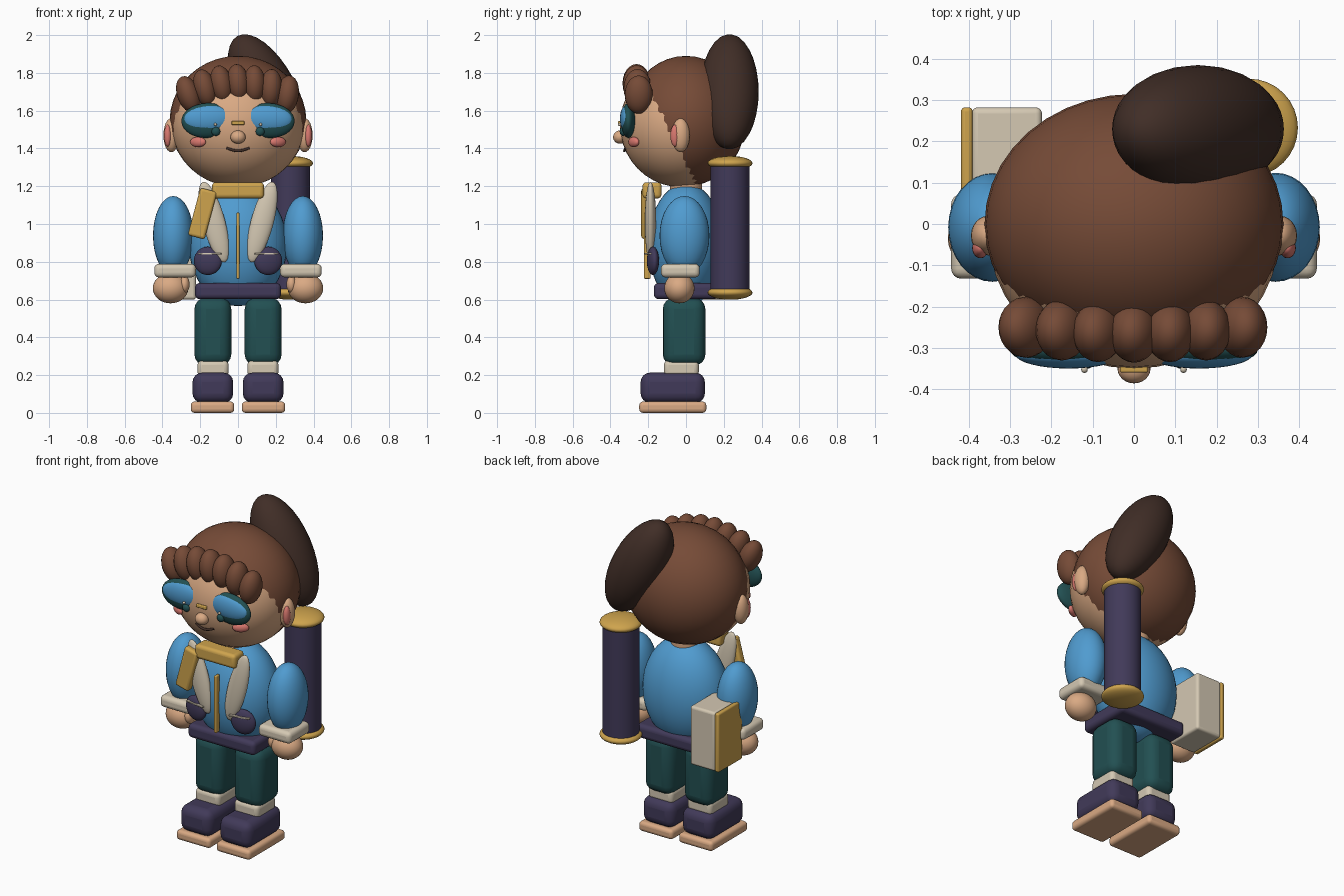
import bpy
from math import radians, cos, pi

cube = bpy.data.objects.get("Cube")
if cube:
    bpy.data.objects.remove(cube, do_unlink=True)


def material(name, r, g, b):
    m = bpy.data.materials.new(name)
    m.use_nodes = True
    m.diffuse_color = (r, g, b, 1)
    m.node_tree.nodes["Principled BSDF"].inputs["Base Color"].default_value = (r, g, b, 1)
    return m


SKIN = material("skin", .70, .40, .23)
BROWN = material("hair_brown", .18, .07, .038)
DARK = material("dark_brown", .052, .027, .02)
BLUE = material("jacket_blue", .08, .33, .63)
TEAL = material("dark_teal", .016, .08, .085)
PURPLE = material("dark_purple", .053, .042, .10)
CREAM = material("cream", .66, .58, .45)
GOLD = material("gold", .62, .37, .075)
PINK = material("pink", .70, .19, .16)


def finish(name, mat, rot):
    ob = bpy.context.object
    ob.name = name
    ob.rotation_euler = [radians(a) for a in rot]
    ob.data.materials.append(mat)
    return ob


def blob(name, mat, loc, radii, rot=(0, 0, 0), seg=32):
    """Smooth ellipsoid."""
    bpy.ops.mesh.primitive_uv_sphere_add(segments=seg, ring_count=seg // 2, location=loc)
    bpy.context.object.scale = radii
    bpy.ops.object.transform_apply(location=False, rotation=False, scale=True)
    bpy.ops.object.shade_smooth()
    return finish(name, mat, rot)


def box(name, mat, loc, size, bevel=.015, rot=(0, 0, 0)):
    """Box with rounded edges."""
    bpy.ops.mesh.primitive_cube_add(size=1, location=loc)
    bpy.context.object.scale = size
    bpy.ops.object.transform_apply(location=False, rotation=False, scale=True)
    mod = bpy.context.object.modifiers.new("round", 'BEVEL')
    mod.width, mod.segments = bevel, 4
    bpy.ops.object.shade_smooth_by_angle(angle=radians(40))
    return finish(name, mat, rot)


def rod(name, mat, loc, radius, depth):
    bpy.ops.mesh.primitive_cylinder_add(vertices=32, radius=radius, depth=depth, location=loc)
    bpy.ops.object.shade_smooth_by_angle(angle=radians(40))
    return finish(name, mat, (0, 0, 0))


# Head, hair and bun
blob("head", SKIN, (0, -.025, 1.525), (.352, .325, .33), seg=40)
blob("hair_cap", BROWN, (0, 0, 1.545), (.362, .315, .345), seg=40)
blob("hair_bun", DARK, (.155, .23, 1.70), (.155, .155, .335), (0, -28, 0))
for i in range(7):
    t = (i - 3) / 3
    drop = t * t
    blob(f"fringe_curl_{i + 1}", BROWN, (.262 * t, -.262 + .012 * drop, 1.745 - .06 * drop),
         (.06, .074, .102), (0, 14 * t - 6, 0), 24)

# Face
blob("nose", SKIN, (0, -.35, 1.46), (.04, .036, .035), seg=24)
box("glasses_bridge", GOLD, (0, -.345, 1.535), (.068, .03, .02), .005)
curve = bpy.data.curves.new("mouth", 'CURVE')
curve.dimensions = '3D'
curve.bevel_depth = .007
curve.use_fill_caps = True
line = curve.splines.new('POLY')
line.points.add(8)
for i, p in enumerate(line.points):
    t = i / 4 - 1
    p.co = (.06 * t, -.326 + .008 * t * t, 1.403 - .016 * cos(t * pi / 2), 1)
curve.materials.append(DARK)
bpy.context.collection.objects.link(bpy.data.objects.new("mouth", curve))

# Neck, body and belt
rod("neck", SKIN, (0, 0, 1.2), .085, .12)
blob("jacket_body", BLUE, (0, 0, .89), (.26, .2, .325), seg=40)
box("belt", PURPLE, (0, 0, .645), (.455, .34, .085), .025)
box("zipper", GOLD, (0, -.205, .885), (.018, .035, .35), .006)
box("scarf_knot", GOLD, (0, -.18, 1.178), (.275, .1, .085), .02)
box("scarf_tail", GOLD, (-.188, -.212, 1.055), (.092, .05, .26), .015, (0, 15, 0))

# Paired parts
for side, s in (("left", 1), ("right", -1)):
    # Head details
    blob(f"{side}_ear", SKIN, (s * .353, -.028, 1.47), (.042, .048, .09), seg=24)
    blob(f"{side}_inner_ear", PINK, (s * .372, -.058, 1.468), (.02, .025, .058), seg=24)
    blob(f"{side}_cheek", PINK, (s * .212, -.277, 1.434), (.047, .02, .027), (0, 0, s * 30), 24)
    blob(f"{side}_glasses_frame", TEAL, (s * .163, -.305, 1.548), (.137, .04, .092), (0, s * 3, 0))
    blob(f"{side}_lens", BLUE, (s * .158, -.315, 1.557), (.13, .035, .072), (0, s * 3, 0))
    blob(f"{side}_eye", TEAL, (s * .117, -.333, 1.49), (.024, .018, .024), seg=16)
    blob(f"{side}_eye_glint", CREAM, (s * .12, -.352, 1.527), (.008, .009, .008), seg=12)

    # Jacket details
    blob(f"{side}_lapel", CREAM, (s * .128, -.188, 1.01), (.06, .03, .22), (0, s * 15, 0))
    blob(f"{side}_pocket", PURPLE, (s * .16, -.175, .805), (.075, .03, .075), (0, 0, s * 10))
    box(f"{side}_pocket_seam", CREAM, (s * .15, -.2, .842), (.125, .02, .009), .003, (0, 0, s * 10))

    # Arms
    blob(f"{side}_sleeve", BLUE, (s * .343, -.008, .938), (.107, .132, .21))
    box(f"{side}_cuff", CREAM, (s * .333, -.03, .753), (.22, .205, .072), .025)
    blob(f"{side}_hand", SKIN, (s * .357, -.035, .66), (.094, .08, .08))
    blob(f"{side}_thumb", SKIN, (s * .283, -.06, .68), (.027, .038, .045), seg=20)

    # Legs and shoes
    box(f"{side}_trouser_leg", TEAL, (s * .133, -.01, .43), (.195, .225, .36), .06)
    box(f"{side}_sock", CREAM, (s * .132, -.025, .235), (.165, .185, .085), .025)
    box(f"{side}_shoe", PURPLE, (s * .133, -.07, .133), (.215, .34, .16), .05)
    box(f"{side}_sole", SKIN, (s * .135, -.07, .03), (.23, .355, .06), .02)

# Carried tube with rounded caps
rod("tube", PURPLE, (.278, .233, .98), .103, .70)
for name, z in (("tube_top_cap", 1.322), ("tube_bottom_cap", .637)):
    blob(name, GOLD, (.278, .233, z), (.119, .119, .038))

# Hip bag with side flap
box("hip_bag", CREAM, (-.308, .165, .78), (.17, .235, .36), .015)
box("hip_bag_flap", GOLD, (-.405, .165, .78), (.028, .235, .36), .01)
